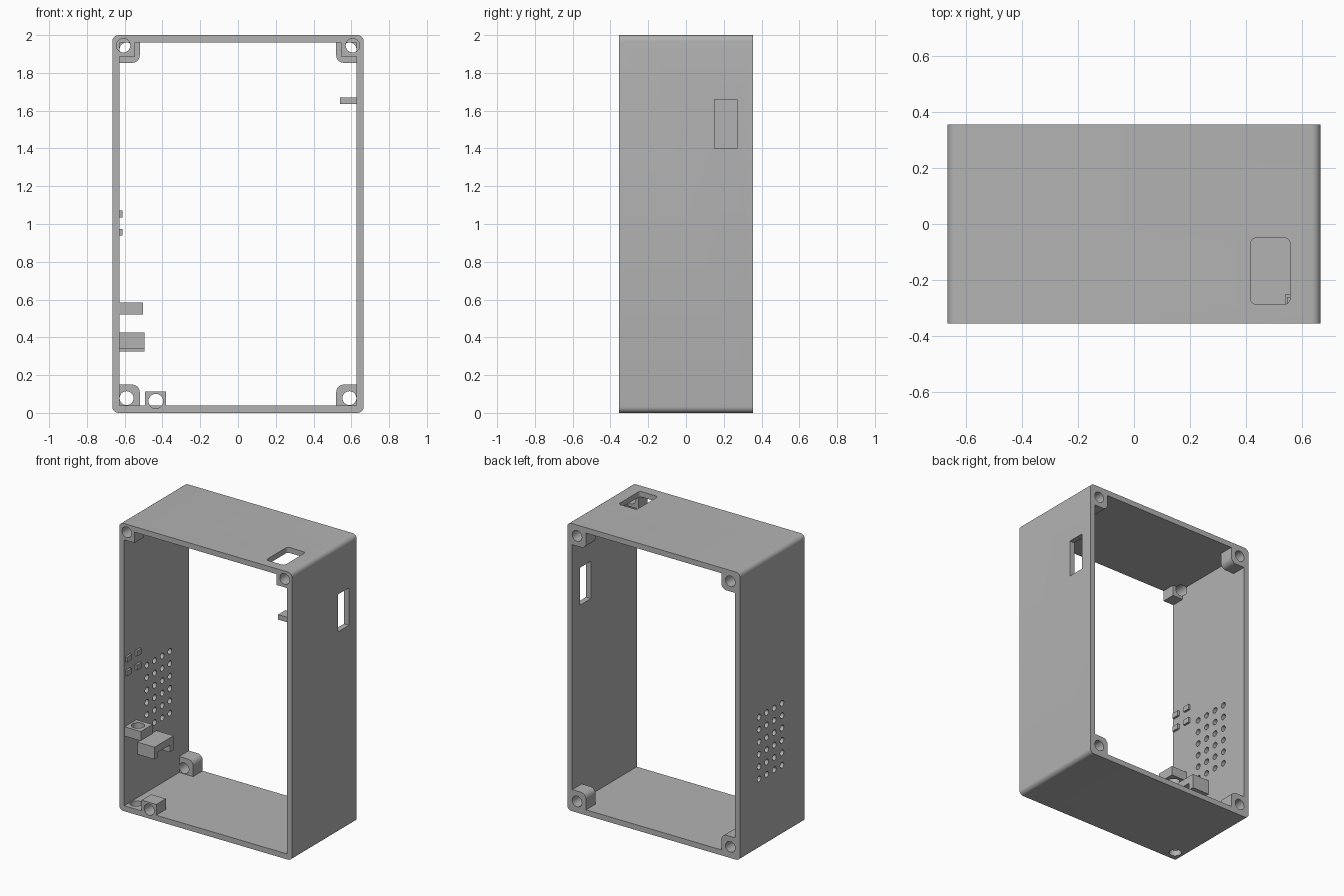
import bpy, bmesh, math
from mathutils import Matrix, Vector

cube = bpy.data.objects.get("Cube")
if cube:
    bpy.data.objects.remove(cube)

grey = bpy.data.materials.new("plain_grey")
grey.use_nodes = True
grey.diffuse_color = (0.45, 0.45, 0.45, 1)
grey.node_tree.nodes["Principled BSDF"].inputs["Base Color"].default_value = (0.45, 0.45, 0.45, 1)

HX, HY, HZ, WALL = 0.665, 0.355, 2.0, 0.038
IX = HX - WALL


def box(bm, x, y, z, radius=0, axis=None, corner=None):
    """Box between ranges; edges along axis may be rounded, optionally one corner only."""
    lo, hi = Vector((x[0], y[0], z[0])), Vector((x[1], y[1], z[1]))
    size, mid = hi - lo, (lo + hi) / 2
    mat = Matrix.Translation(mid) @ Matrix.Diagonal((*size, 1))
    verts = bmesh.ops.create_cube(bm, size=1, matrix=mat)["verts"]
    if radius:
        edges = []
        for e in {e for v in verts for e in v.link_edges}:
            d = e.verts[1].co - e.verts[0].co
            c = (e.verts[0].co + e.verts[1].co) / 2 - mid
            if abs(d[axis]) < 1e-6:
                continue
            if corner is None or (c.x * corner[0] > 0 and c.z * corner[1] > 0):
                edges.append(e)
        bmesh.ops.bevel(bm, geom=edges, offset=radius, segments=6, profile=0.5, affect='EDGES')


def rod(bm, centre, radius, length, axis):
    """Round rod along x, y or z."""
    turn = {0: Matrix.Rotation(math.pi / 2, 4, 'Y'), 1: Matrix.Rotation(math.pi / 2, 4, 'X'), 2: Matrix()}
    bmesh.ops.create_cone(bm, cap_ends=True, segments=24, radius1=radius, radius2=radius,
                          depth=length, matrix=Matrix.Translation(centre) @ turn[axis])


def make(name, bm):
    mesh = bpy.data.meshes.new(name)
    bm.to_mesh(mesh)
    bm.free()
    mesh.materials.append(grey)
    ob = bpy.data.objects.new(name, mesh)
    bpy.context.collection.objects.link(ob)
    return ob


def cut(ob, cutter):
    """Subtract the cutter and bake the result into the part."""
    mod = ob.modifiers.new("cut", 'BOOLEAN')
    mod.operation, mod.solver, mod.object = 'DIFFERENCE', 'EXACT', cutter
    bpy.context.view_layer.update()
    baked = bpy.data.meshes.new_from_object(ob.evaluated_get(bpy.context.evaluated_depsgraph_get()))
    ob.modifiers.clear()
    ob.data = baked


def finish(ob):
    ob.data.shade_smooth()
    ob.data.set_sharp_from_angle(angle=math.radians(30))


def solid(name, *args, **kw):
    bm = bmesh.new()
    box(bm, *args, **kw)
    return make(name, bm)


parts = []

# Rounded outer frame
frame = solid("frame", (-HX, HX), (-HY, HY), (0, HZ), radius=0.032, axis=1)
opening = solid("opening_cutter", (-IX, IX), (-1, 1), (WALL, HZ - WALL))
cut(frame, opening)

# Screw bosses: four at the back, two at the front top
bosses = []
screws = bmesh.new()
for sx, side in ((-1, "right"), (1, "left")):
    x = sorted((sx * IX, sx * 0.52))
    for sz, level in ((-1, "bottom"), (1, "top")):
        z = (WALL, 0.15) if sz < 0 else (1.853, HZ - WALL)
        bosses.append(solid(f"back_{level}_{side}_boss", x, (0.25, HY), z,
                            radius=0.04, axis=1, corner=(-sx, -sz)))
        rod(screws, (sx * 0.59, 0.3, 0.078 if sz < 0 else 1.924), 0.037, 0.16, 1)
    bosses.append(solid(f"front_top_{side}_boss", sorted((sx * IX, sx * 0.546)),
                        (-HY, -0.26), (1.887, HZ - WALL)))
    rod(screws, (sx * 0.607, -0.3, 1.945), 0.037, 0.16, 1)

# Front bottom boss
bosses.append(solid("front_bottom_boss", (-0.493, -0.38), (-HY, -0.25), (WALL, 0.113)))
rod(screws, (-0.435, -0.3, 0.062), 0.039, 0.16, 1)
screw_cutter = make("screw_cutter", screws)
for ob in bosses + [frame]:
    cut(ob, screw_cutter)
parts += bosses

# Openings in the frame: side slot, top port, floor hole, speaker vents
bm = bmesh.new()
box(bm, (0.6, 0.7), (0.15, 0.27), (1.4, 1.66))
box(bm, (0.415, 0.556), (-0.286, -0.05), (1.9, 2.1), radius=0.02, axis=2)
rod(bm, (-0.585, -0.285, 0), 0.04, 0.2, 2)
for col in range(4):
    for row in range(6):
        rod(bm, (-HX, -0.105 + col * 0.084, 0.49 + row * 0.086), 0.02, 0.2, 0)
ports = make("port_cutter", bm)
cut(frame, ports)
parts.append(frame)

# Cable tab with a vertical hole
tab = solid("cable_tab", (-IX, -0.503), (-0.35, -0.22), (0.52, 0.585))
bm = bmesh.new()
rod(bm, (-0.57, -0.285, 0.55), 0.042, 0.2, 2)
tab_hole = make("tab_hole_cutter", bm)
cut(tab, tab_hole)
parts.append(tab)

# Bridge bracket with two legs
bracket = solid("bridge_bracket", (-IX, -0.495), (-0.21, 0.0), (0.325, 0.425))
gap = solid("bracket_gap_cutter", (-0.7, -0.4), (-0.17, -0.04), (0.2, 0.375))
foot = solid("bracket_foot_cutter", (-0.7, -0.4), (-0.3, -0.1), (0.2, 0.34))
cut(bracket, gap)
cut(bracket, foot)
parts.append(bracket)

# Small locating studs and the stop rib
for y, place in ((-0.318, "front"), (-0.21, "rear")):
    for z, level in ((0.956, "lower"), (1.053, "upper")):
        parts.append(solid(f"{place}_{level}_stud", (-IX, -0.612),
                           (y - 0.025, y + 0.025), (z - 0.018, z + 0.018)))
parts.append(solid("stop_rib", (0.54, IX), (-0.33, -0.25), (1.635, 1.67)))

for ob in parts:
    finish(ob)
for ob in (opening, screw_cutter, ports, tab_hole, gap, foot):
    bpy.data.objects.remove(ob)
